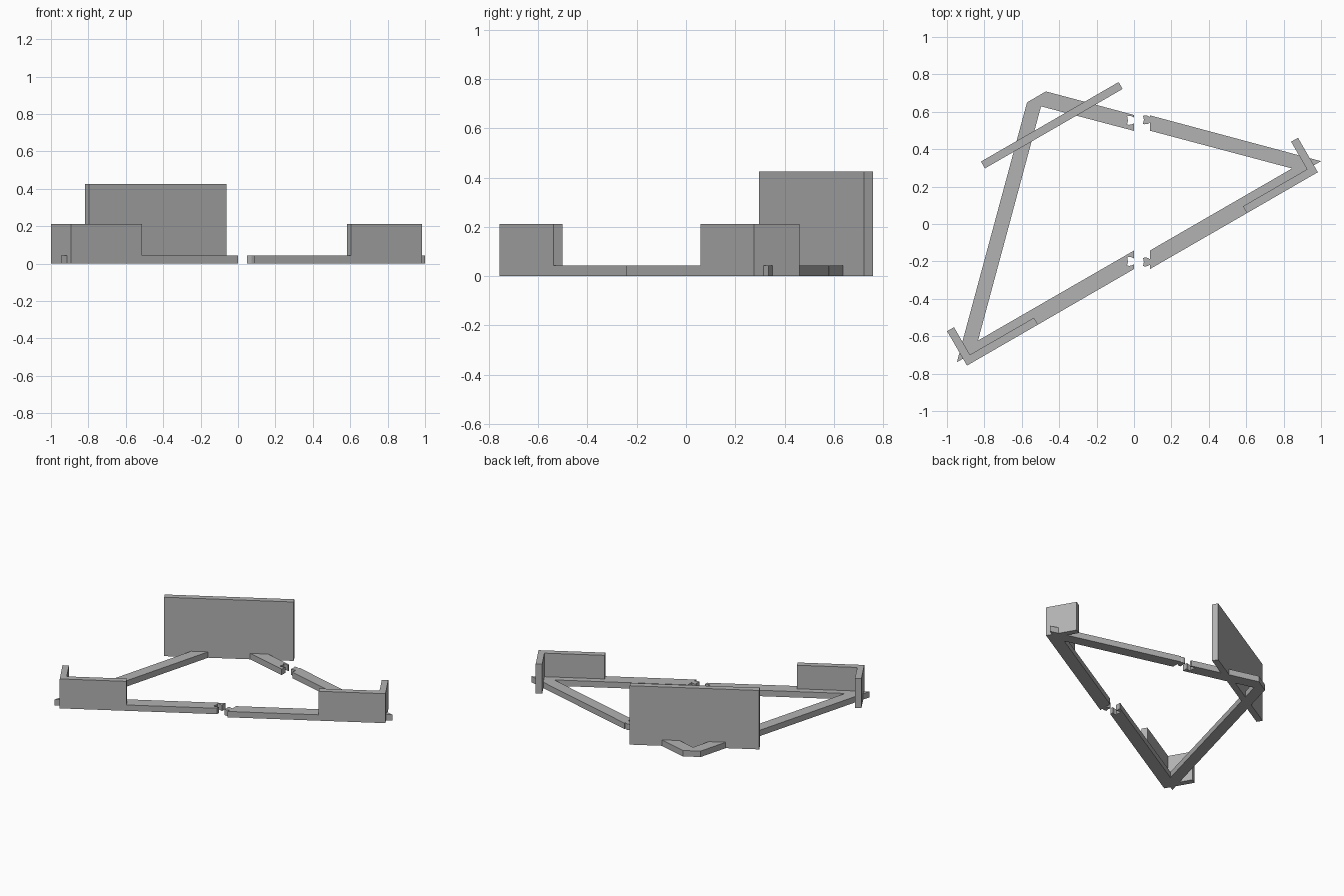
import bpy
import bmesh
import math
from mathutils import Vector

cube = bpy.data.objects.get("Cube")
if cube:
    bpy.data.objects.remove(cube, do_unlink=True)

UNIT = 0.0425                 # plate thickness
BAR_H, WALL_H, PANEL_H = UNIT, UNIT * 5, UNIT * 10
ALONG = Vector((math.cos(math.radians(30)), 0.5))
ACROSS = Vector((-ALONG.y, ALONG.x))

grey = bpy.data.materials.new("plain grey")
grey.use_nodes = True
colour = (0.45, 0.45, 0.45, 1)
grey.diffuse_color = colour
grey.node_tree.nodes["Principled BSDF"].inputs["Base Color"].default_value = colour


def extrude_outline(name, outline, height):
    """Flat outline standing on the ground, raised to the given height."""
    bm = bmesh.new()
    face = bm.faces.new([bm.verts.new((p[0], p[1], 0)) for p in outline])
    top = bmesh.ops.extrude_face_region(bm, geom=[face])["geom"]
    verts = [v for v in top if isinstance(v, bmesh.types.BMVert)]
    bmesh.ops.translate(bm, verts=verts, vec=(0, 0, height))
    bmesh.ops.recalc_face_normals(bm, faces=bm.faces)
    mesh = bpy.data.meshes.new(name)
    bm.to_mesh(mesh)
    bm.free()
    mesh.materials.append(grey)
    obj = bpy.data.objects.new(name, mesh)
    bpy.context.collection.objects.link(obj)
    return obj


def offset(corner, along, across):
    return corner + ALONG * along + ACROSS * across


def joint(x, y):
    """Keyed joint profile from low y to high y; used for socket and tab."""
    half = [(0, 0.015), (-0.012, 0.022), (-0.028, 0.024), (-0.037, 0.021)]
    lower = [(x + a, y - b) for a, b in half]
    upper = [(x + a, y + b) for a, b in reversed(half)]
    return lower + [(x - 0.032, y)] + upper


def corner_wall(name, corner, side):
    """L-shaped wall: long leg along the front bar, short leg across it."""
    legs = [(0, 0), (0.438, 0), (0.438, UNIT), (UNIT, UNIT),
            (UNIT, WALL_H), (0, WALL_H)]
    extrude_outline(name, [offset(corner, side * a, b) for a, b in legs], WALL_H)


right_corner = Vector((-0.893, -0.757))
left_corner = Vector((0.983, 0.277))
corner_wall("right_corner_wall", right_corner, 1)
corner_wall("left_corner_wall", left_corner, -1)

# Frame half with the sockets
socket_frame = [
    offset(right_corner, -0.038, UNIT), offset(right_corner, 0.438, UNIT),
    offset(right_corner, 0.438, 0), (0, -0.241),
    *joint(0, -0.2), (0, -0.142),
    (-0.834, -0.623), (-0.497, 0.629), (0, 0.498),
    *joint(0, 0.554), (0, 0.583),
    (-0.471, 0.709), (-0.572, 0.65),
]
extrude_outline("socket_frame", socket_frame, BAR_H)

# Frame half with the tabs
tab_frame = [
    offset(left_corner, 0.044, UNIT), (0.085, 0.581),
    *reversed(joint(0.085, 0.557)), (0.085, 0.499),
    (0.845, 0.297), (0.085, -0.142),
    *reversed(joint(0.085, -0.203)), (0.085, -0.241),
    offset(left_corner, -0.438, 0), offset(left_corner, -0.438, UNIT),
]
extrude_outline("tab_frame", tab_frame, BAR_H)

# Tall back panel
foot = Vector((-0.797, 0.297))
length = UNIT * 20
panel = [(0, 0), (length, 0), (length, UNIT), (0, UNIT)]
extrude_outline("back_panel", [offset(foot, a, b) for a, b in panel], PANEL_H)
